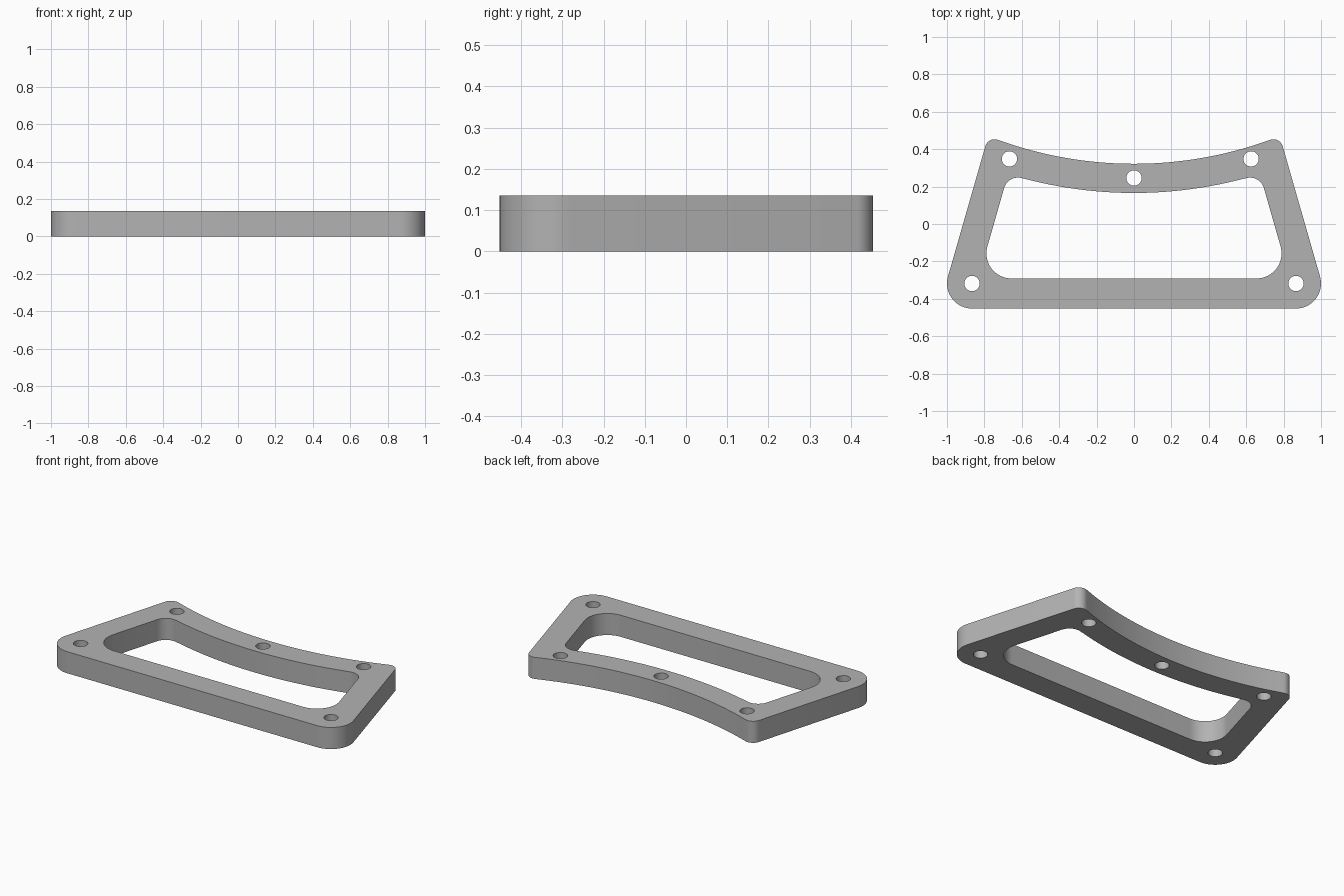
import bpy
import bmesh
from math import atan2, cos, sin, pi, radians

cube = bpy.data.objects.get("Cube")
if cube:
    bpy.data.objects.remove(cube, do_unlink=True)

HEIGHT = 0.135
SIDE = radians(16.1)      # lean of the slanted sides
ARC_Y = 2.452             # centre of the concentric rear curves


def arc(cx, cy, r, a, b, n):
    return [(cx + r * cos(a + (b - a) * i / n), cy + r * sin(a + (b - a) * i / n))
            for i in range(n + 1)]


def rounded_loop(front, rear, arc_radius):
    """Trapezoid with rounded corners and a concave rear edge; corners are (x, y, r)."""
    x, y, _ = rear
    tangent = atan2(ARC_Y - y, -x)
    half = arc(*front, -pi / 2, SIDE, 16) + arc(*rear, SIDE, tangent, 12)
    sweep = arc(0, ARC_Y, arc_radius, tangent - pi, -tangent, 40)[1:-1]
    return half + sweep + [(-px, py) for px, py in reversed(half)]


def add_loop(bm, points):
    verts = [bm.verts.new((x, y, 0)) for x, y in points]
    for a, b in zip(verts, verts[1:] + verts[:1]):
        bm.edges.new((a, b))


# Frame profile: outer edge, window and screw holes
bm = bmesh.new()
add_loop(bm, rounded_loop((0.866, -0.318, 0.134), (0.745, 0.401, 0.052), 2.13))
add_loop(bm, rounded_loop((0.655, -0.157, 0.134), (0.621, 0.172, 0.076), 2.286))
for x, y in [(-0.866, -0.318), (0.866, -0.318), (-0.666, 0.348), (0.626, 0.348), (0, 0.246)]:
    add_loop(bm, arc(x, y, 0.041, 0, 2 * pi, 32)[:-1])
bmesh.ops.triangle_fill(bm, edges=bm.edges[:], use_beauty=True, normal=(0, 0, 1))

# Thickness
top = bmesh.ops.extrude_face_region(bm, geom=bm.faces[:], use_keep_orig=True)["geom"]
bmesh.ops.translate(bm, vec=(0, 0, HEIGHT),
                    verts=[g for g in top if isinstance(g, bmesh.types.BMVert)])
bmesh.ops.recalc_face_normals(bm, faces=bm.faces[:])
mesh = bpy.data.meshes.new("mounting_frame")
bm.to_mesh(mesh)
bm.free()

# Material
grey = bpy.data.materials.new("plain grey")
grey.use_nodes = True
grey.diffuse_color = (0.45, 0.45, 0.45, 1)
grey.node_tree.nodes["Principled BSDF"].inputs["Base Color"].default_value = grey.diffuse_color
mesh.materials.append(grey)

frame = bpy.data.objects.new("mounting_frame", mesh)
bpy.context.collection.objects.link(frame)
bpy.context.view_layer.objects.active = frame
frame.select_set(True)
bpy.ops.object.shade_smooth_by_angle(angle=radians(30))
